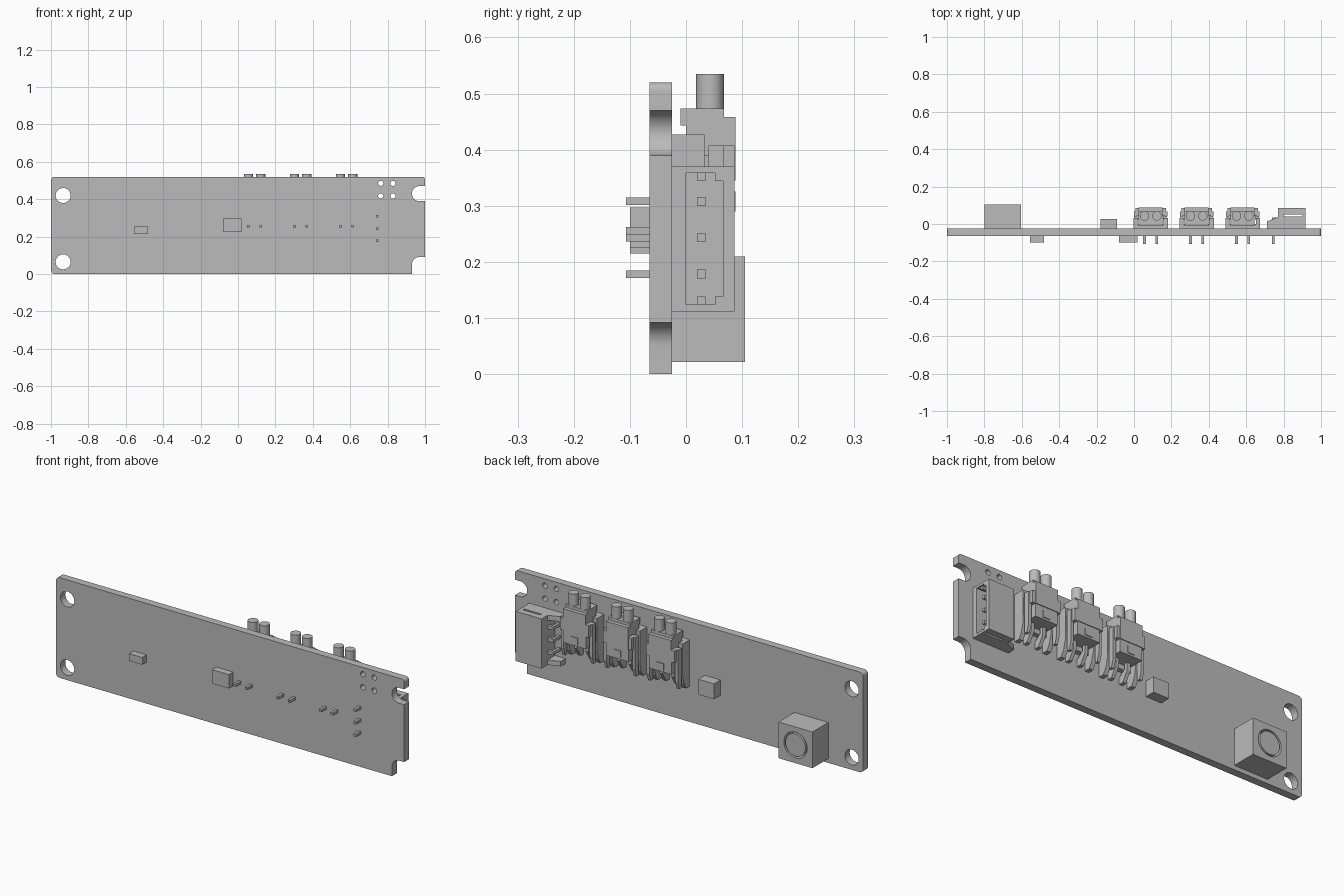
import bpy, bmesh, math
from mathutils import Matrix

old = bpy.data.objects.get("Cube")
if old:
    bpy.data.objects.remove(old, do_unlink=True)

grey = bpy.data.materials.new("plain_grey")
grey.use_nodes = True
grey.diffuse_color = (0.5, 0.5, 0.5, 1)
grey.node_tree.nodes["Principled BSDF"].inputs["Base Color"].default_value = (0.5, 0.5, 0.5, 1)

# Columns give the world directions of profile u, profile v and the extrusion
FRAMES = {
    "x": Matrix(((0, 0, 1, 0), (1, 0, 0, 0), (0, 1, 0, 0), (0, 0, 0, 1))),
    "y": Matrix(((1, 0, 0, 0), (0, 0, -1, 0), (0, 1, 0, 0), (0, 0, 0, 1))),
    "z": Matrix.Identity(4),
}


def arc(cu, cv, r, start=0, end=360, steps=32):
    count = steps if end - start == 360 else steps + 1
    angles = [math.radians(start + (end - start) * i / steps) for i in range(count)]
    return [(cu + r * math.cos(a), cv + r * math.sin(a)) for a in angles]


def rect(u0, u1, v0, v1):
    return [(u0, v0), (u1, v0), (u1, v1), (u0, v1)]


def finish(name, mesh, smooth=False):
    mesh.materials.clear()
    mesh.materials.append(grey)
    obj = bpy.data.objects.new(name, mesh)
    bpy.context.collection.objects.link(obj)
    if smooth:
        bpy.ops.object.select_all(action="DESELECT")
        obj.select_set(True)
        bpy.context.view_layer.objects.active = obj
        bpy.ops.object.shade_smooth_by_angle()
    return obj


def slab(name, axis, lo, hi, *loops, smooth=False):
    """Extrude an outline, with any further loops as holes, along an axis."""
    curve = bpy.data.curves.new(name, "CURVE")
    curve.dimensions = "2D"
    curve.fill_mode = "BOTH"
    curve.extrude = (hi - lo) / 2
    for loop in loops:
        spline = curve.splines.new("POLY")
        spline.points.add(len(loop) - 1)
        for point, (u, v) in zip(spline.points, loop):
            point.co = (u, v, 0, 1)
        spline.use_cyclic_u = True
        spline.use_smooth = False
    temp = bpy.data.objects.new(name + "_outline", curve)
    bpy.context.collection.objects.link(temp)
    bpy.context.view_layer.update()
    graph = bpy.context.evaluated_depsgraph_get()
    mesh = bpy.data.meshes.new_from_object(temp.evaluated_get(graph))
    bpy.data.objects.remove(temp, do_unlink=True)
    mid = (lo + hi) / 2 * (-1 if axis == "y" else 1)
    mesh.transform(FRAMES[axis] @ Matrix.Translation((0, 0, mid)))
    bm = bmesh.new()
    bm.from_mesh(mesh)
    bmesh.ops.remove_doubles(bm, verts=bm.verts, dist=0.0001)
    bmesh.ops.recalc_face_normals(bm, faces=bm.faces)
    bm.to_mesh(mesh)
    bm.free()
    return finish(name, mesh, smooth)


def box(name, x0, x1, y0, y1, z0, z1):
    return slab(name, "z", z0, z1, rect(x0, x1, y0, y1))


BACK, FRONT = -0.025, -0.065

# Board outline with rounded corners, edge notches and drilled holes
outline = (
    arc(-0.98, 0.02, 0.02, 180, 270, 6)
    + [(0.93, 0)]
    + arc(0.972, 0.05, 0.042, 180, 90, 10)
    + [(1, 0.092), (1, 0.39)]
    + arc(0.97, 0.43, 0.04, 270, 90, 20)
    + [(1, 0.47)]
    + arc(0.985, 0.505, 0.015, 0, 90, 6)
    + arc(-0.98, 0.5, 0.02, 90, 180, 6)
)
holes = [arc(-0.935, z, 0.04) for z in (0.065, 0.42)]
holes += [arc(x, z, 0.014, steps=20) for x in (0.763, 0.828) for z in (0.417, 0.485)]
slab("board", "y", FRONT, BACK, outline, *holes, smooth=True)

# Small chips on the front and the back
box("front_chip_small", -0.555, -0.48, -0.1, FRONT, 0.215, 0.253)
box("front_chip_large", -0.08, 0.018, -0.1, FRONT, 0.225, 0.297)
box("back_chip", -0.18, -0.09, BACK, 0.028, 0.185, 0.265)

# Cube socket with a ring groove in its face
cx, cz = -0.7025, 0.116
square = rect(-0.8, -0.605, 0.022, 0.21)
slab("socket_base", "y", BACK, 0.065, square)
slab("socket_shell", "y", 0.065, 0.105, square, arc(cx, cz, 0.067), smooth=True)
slab("socket_core", "y", 0.065, 0.105, arc(cx, cz, 0.058), smooth=True)


def wire_connector(cx):
    # Housing behind the plug
    box("housing_back", cx - 0.092, cx + 0.092, BACK, 0.0, 0.255, 0.427)
    for side in (-1, 1):
        def span(a, b):
            return sorted((cx + side * a, cx + side * b))
        # Side arms: a long rear prong, a shorter front prong and a rib
        rear = [(BACK, 0.185), (0.005, 0.185), (0.022, 0.215), (0.033, 0.26),
                (0.033, 0.427), (BACK, 0.427)]
        slab("housing_arm", "x", *span(0.07, 0.093), rear)
        front = [(0.04, 0.2), (0.056, 0.2), (0.068, 0.24), (0.068, 0.407), (0.04, 0.407)]
        slab("latch_arm", "x", *span(0.074, 0.09), front)
        box("arm_bridge", *span(0.066, 0.086), 0.025, 0.05, 0.3, 0.39)
        # Wires, bent solder leads and their tails through the board
        slab("wire", "z", 0.4, 0.535, arc(cx + side * 0.033, 0.043, 0.025), smooth=True)
        lead = [(BACK, 0.19), (0.0, 0.19), (0.03, 0.24), (0.03, 0.3),
                (0.012, 0.3), (0.012, 0.255), (BACK, 0.225)]
        slab("lead", "x", *span(0.024, 0.042), lead)
        box("lead_tail", *span(0.026, 0.04), -0.107, FRONT, 0.248, 0.262)
    # Plug with a stepped rear face
    plug = [(0.0, 0.28), (0.084, 0.28), (0.084, 0.345), (0.088, 0.345), (0.088, 0.458),
            (0.068, 0.458), (0.068, 0.473), (-0.01, 0.473), (-0.01, 0.443), (0.0, 0.443)]
    slab("plug", "x", cx - 0.064, cx + 0.064, plug)
    box("plug_shoulder", cx - 0.082, cx + 0.082, 0.045, 0.086, 0.345, 0.407)
    box("plug_latch", cx - 0.02, cx + 0.02, 0.08, 0.088, 0.29, 0.325)


for i in range(3):
    wire_connector(0.089 + 0.246 * i)

# Side entry header: frame open to the side, slit end walls and inner pins
x0, x1, z0, z1 = 0.77, 0.918, 0.112, 0.37
box("header_rear_wall", x0, 0.8, BACK, 0.086, z0, z1)
box("header_floor", x0, x1, BACK, 0.0, z0, z1)
box("header_roof", x0, x1, 0.066, 0.086, z0, z1)
for lo, hi, inner in ((z0, 0.124, 0.138), (0.358, z1, 0.344)):
    box("header_end_lower", 0.8, x1, 0.0, 0.041, lo, hi)
    edge = sorted((lo if inner > lo else hi, inner))
    box("header_end_upper", 0.8, x1, 0.052, 0.066, *edge)
    box("header_end_lip", 0.9, x1, 0.041, 0.052, lo, hi)
    mid = (lo + hi) / 2
    box("header_tab", 0.8, 0.91, 0.02, 0.035, min(mid, inner), max(mid, inner))
    # Sloping mounting feet
    foot = [(0.71, BACK), (x0, BACK), (x0, 0.036), (0.71, 0.014)]
    slab("header_foot", "z", min(lo, inner), max(hi, inner), foot)
for z in (0.178, 0.243, 0.308):
    box("header_pin", 0.8, 0.9, 0.02, 0.035, z - 0.008, z + 0.008)
    bend = [(0.738, BACK), (0.752, BACK), (0.752, 0.02), (x0, 0.02), (x0, 0.035), (0.738, 0.035)]
    slab("header_lead", "z", z - 0.008, z + 0.008, bend)
    box("header_lead_tail", 0.738, 0.752, -0.107, FRONT, z - 0.007, z + 0.007)
